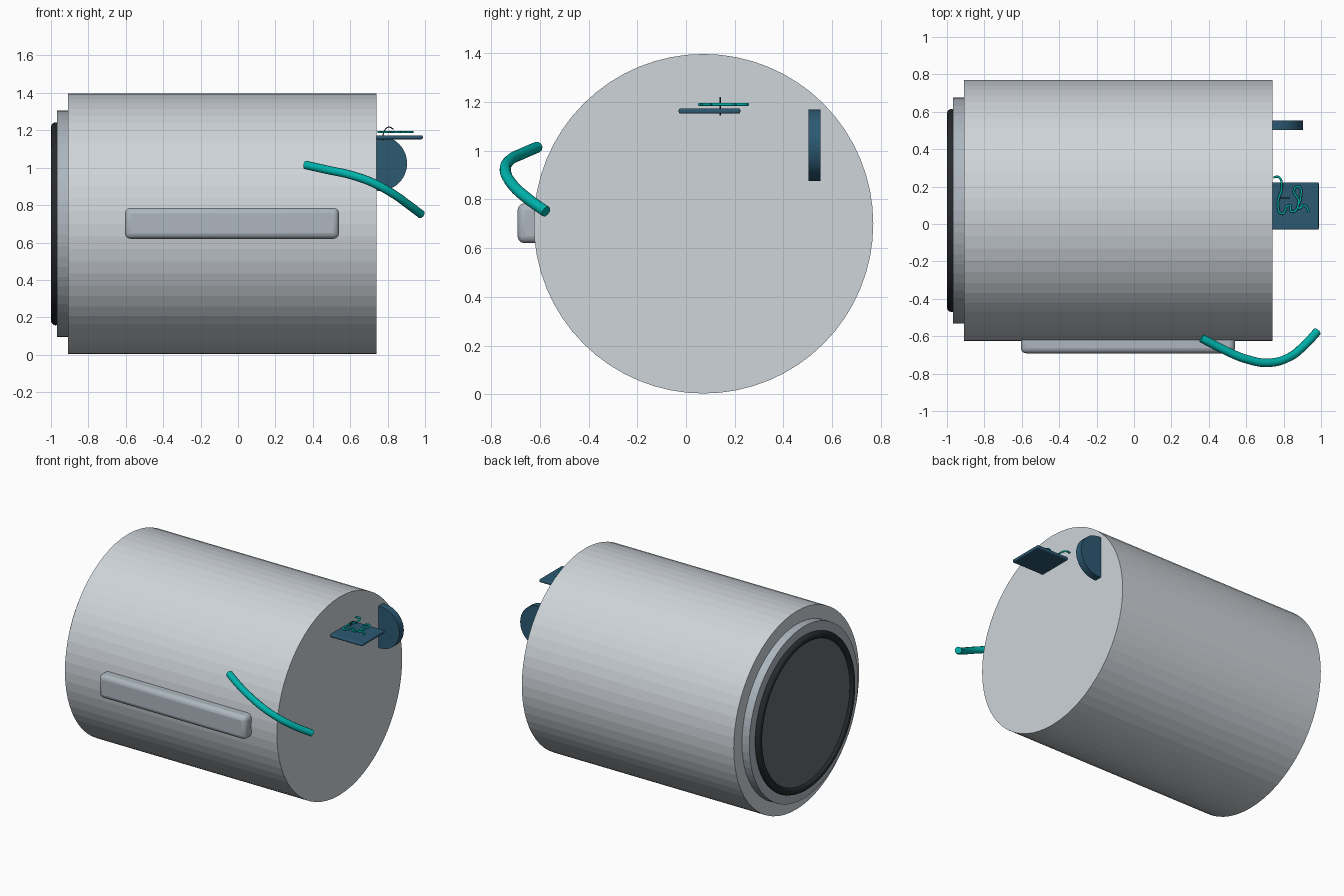
import bpy
from math import pi

if "Cube" in bpy.data.objects:
    bpy.data.objects.remove(bpy.data.objects["Cube"])

CY, CZ = 0.072, 0.70  # axis of the drum


def material(name, rgb):
    m = bpy.data.materials.new(name)
    m.diffuse_color = (*rgb, 1)
    m.use_nodes = True
    m.node_tree.nodes["Principled BSDF"].inputs["Base Color"].default_value = m.diffuse_color
    return m


SHELL = material("shell grey", (0.62, 0.66, 0.70))
TRIM = material("trim grey", (0.42, 0.47, 0.52))
GLASS = material("dark glass", (0.13, 0.14, 0.17))
RUBBER = material("rubber", (0.02, 0.022, 0.025))
BLUE = material("deep blue", (0.025, 0.10, 0.17))
TEAL = material("teal", (0.0, 0.45, 0.41))


def finish(name, mat, smooth=False):
    ob = bpy.context.object
    ob.name = name
    ob.data.materials.append(mat)
    if smooth:
        bpy.ops.object.shade_smooth_by_angle()
    return ob


def drum(name, x0, x1, r, mat):
    bpy.ops.mesh.primitive_cylinder_add(vertices=64, radius=r, depth=x1 - x0,
                                        location=((x0 + x1) / 2, CY, CZ),
                                        rotation=(0, pi / 2, 0))
    return finish(name, mat)


def box(name, lo, hi, bevel, mat):
    bpy.ops.mesh.primitive_cube_add(size=1, location=[(a + b) / 2 for a, b in zip(lo, hi)])
    bpy.context.object.scale = [b - a for a, b in zip(lo, hi)]
    bpy.ops.object.transform_apply(location=False, rotation=False)
    ob = finish(name, mat, True)
    mod = ob.modifiers.new("soft edges", "BEVEL")
    mod.width, mod.segments = bevel, 3
    return ob


def tube(name, pts, r, mat):
    cu = bpy.data.curves.new(name, "CURVE")
    cu.dimensions = "3D"
    cu.bevel_depth, cu.bevel_resolution = r, 3
    cu.use_fill_caps = True
    sp = cu.splines.new("BEZIER")
    sp.bezier_points.add(len(pts) - 1)
    for bp, p in zip(sp.bezier_points, pts):
        bp.co = p
        bp.handle_left_type = bp.handle_right_type = "AUTO"
    ob = bpy.data.objects.new(name, cu)
    bpy.context.collection.objects.link(ob)
    cu.materials.append(mat)
    return ob


# Main body with front rim, glass and seal
drum("body", -0.91, 0.74, 0.697, SHELL)
drum("front_rim", -0.967, -0.90, 0.605, TRIM)
drum("door_glass", -0.98, -0.95, 0.51, GLASS)
bpy.ops.mesh.primitive_torus_add(location=(-0.975, CY, CZ), rotation=(0, pi / 2, 0),
                                 major_radius=0.518, minor_radius=0.025,
                                 major_segments=64, minor_segments=12)
finish("door_seal", RUBBER, True)

# Side panel
box("side_panel", (-0.605, -0.692, 0.62), (0.54, -0.56, 0.785), 0.03, TRIM)

# Rear fittings
box("rear_plate", (0.70, -0.03, 1.152), (0.988, 0.223, 1.173), 0.007, BLUE)
bpy.ops.mesh.primitive_cylinder_add(vertices=48, radius=0.147, depth=0.05,
                                    location=(0.757, 0.528, 1.023), rotation=(pi / 2, 0, 0))
finish("rear_disc", BLUE, True)

# Loose cord lying on the plate, with its small hook
cord = [(0.745, 0.25), (0.775, 0.25), (0.79, 0.2), (0.77, 0.11), (0.79, 0.055),
        (0.83, 0.1), (0.845, 0.065), (0.88, 0.12), (0.855, 0.18), (0.88, 0.20),
        (0.89, 0.13), (0.88, 0.085), (0.91, 0.1), (0.935, 0.065)]
tube("cord", [(x, y, 1.19) for x, y in cord], 0.006, TEAL)
tube("cord_hook", [(0.775, 0.14, 1.145), (0.78, 0.14, 1.19), (0.805, 0.14, 1.217),
                   (0.832, 0.14, 1.205)], 0.003, RUBBER)

# Bent hose
tube("hose", [(0.36, -0.61, 1.015), (0.48, -0.672, 0.988), (0.60, -0.722, 0.962),
              (0.72, -0.742, 0.92), (0.83, -0.712, 0.86), (0.91, -0.65, 0.803),
              (0.98, -0.575, 0.75)], 0.023, TEAL)
